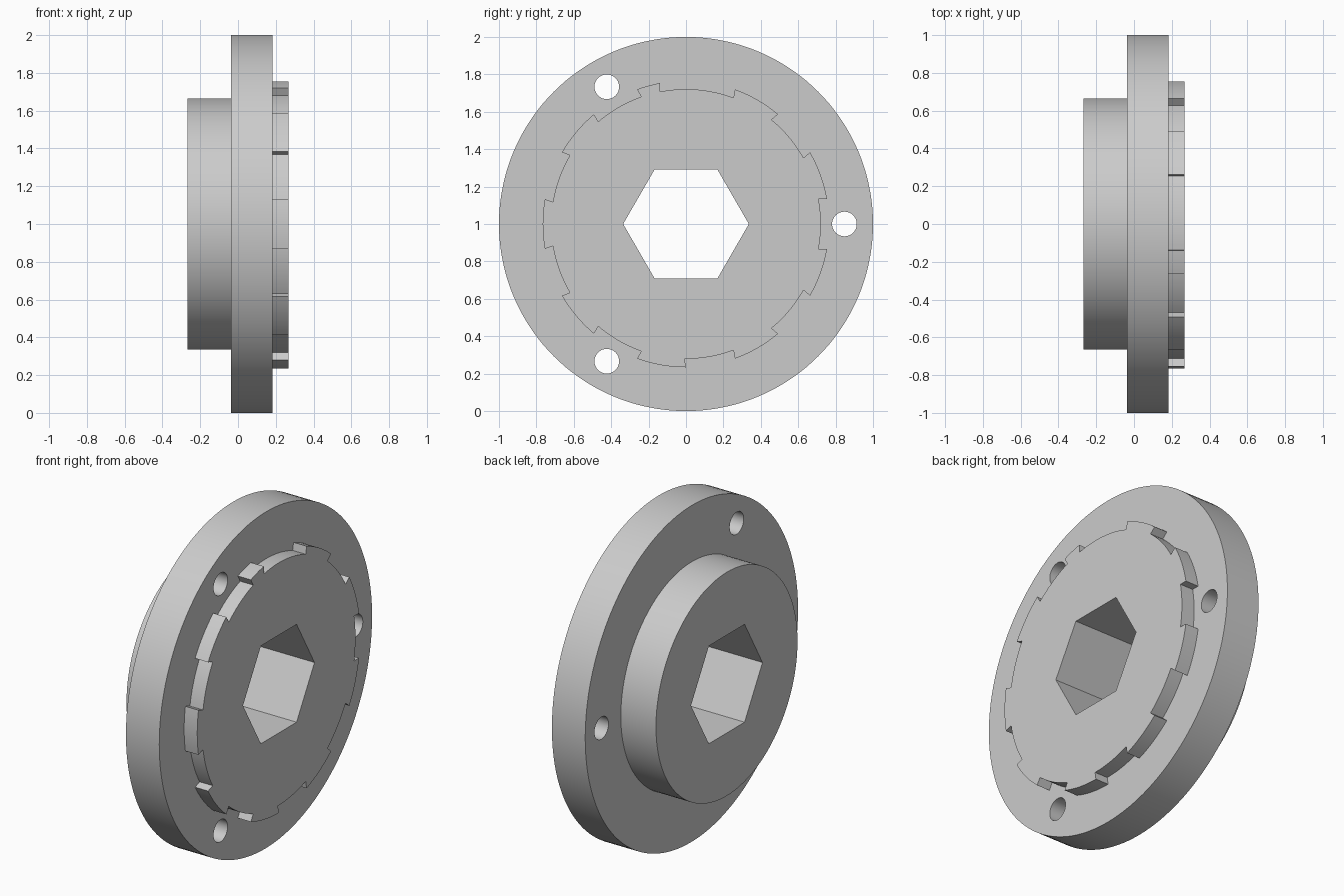
import bpy, bmesh
from math import cos, sin, radians
from mathutils import Matrix

default = bpy.data.objects.get("Cube")
if default:
    bpy.data.objects.remove(default, do_unlink=True)

grey = bpy.data.materials.new("plain grey")
grey.use_nodes = True
grey.diffuse_color = (0.6, 0.6, 0.6, 1)
grey.node_tree.nodes["Principled BSDF"].inputs["Base Color"].default_value = (0.6, 0.6, 0.6, 1)

# Local profile plane becomes the YZ plane, thickness runs along X
TO_AXLE = Matrix(((0, 0, 1), (1, 0, 0), (0, 1, 0)))


def polar(radius, degrees):
    return radius * cos(radians(degrees)), radius * sin(radians(degrees))


def circle(radius, sides, centre=(0, 0)):
    points = [polar(radius, 360 * i / sides) for i in range(sides)]
    return [(x + centre[0], y + centre[1]) for x, y in points]


def arc(radius, start, end, steps=8):
    return [polar(radius, start + (end - start) * i / steps) for i in range(steps + 1)]


def plate(name, loops, x0, x1):
    """Extrude an outline with holes between two positions on the axle."""
    curve = bpy.data.curves.new(name + "_profile", "CURVE")
    curve.dimensions = "2D"
    curve.fill_mode = "BOTH"
    curve.extrude = (x1 - x0) / 2
    for loop in loops:
        spline = curve.splines.new("POLY")
        spline.points.add(len(loop) - 1)
        for point, (u, v) in zip(spline.points, loop):
            point.co = (u, v, 0, 1)
        spline.use_cyclic_u = True
    helper = bpy.data.objects.new(name + "_helper", curve)
    bpy.context.collection.objects.link(helper)
    graph = bpy.context.evaluated_depsgraph_get()
    mesh = bpy.data.meshes.new_from_object(helper.evaluated_get(graph))
    bpy.data.objects.remove(helper, do_unlink=True)

    bm = bmesh.new()
    bm.from_mesh(mesh)
    bmesh.ops.remove_doubles(bm, verts=bm.verts, dist=0.0001)
    for v in bm.verts:
        v.co = TO_AXLE @ v.co
        v.co.x += (x0 + x1) / 2
        v.co.z += 1
    bmesh.ops.recalc_face_normals(bm, faces=bm.faces)
    bm.to_mesh(mesh)
    bm.free()
    mesh.materials.clear()
    mesh.materials.append(grey)

    obj = bpy.data.objects.new(name, mesh)
    bpy.context.collection.objects.link(obj)
    bpy.ops.object.select_all(action="DESELECT")
    obj.select_set(True)
    bpy.context.view_layer.objects.active = obj
    bpy.ops.object.shade_smooth_by_angle(angle=radians(20))
    return obj


hex_bore = circle(0.336, 6)

# Rear hub
plate("hub", [circle(0.665, 128), hex_bore], -0.268, -0.037)

# Wide flange with three bolt holes
bolt_holes = [circle(0.066, 32, polar(0.847, a)) for a in (0, 120, 240)]
plate("flange", [circle(1, 144), hex_bore] + bolt_holes, -0.037, 0.182)

# Front ring: nine flared teeth, the one at the top is cut short
ROOT, TIP, FLARE = 0.721, 0.766, 0.6
outline = []
for start in range(10, 370, 40):
    first = 100.5 if start == 90 else start
    last = start + 20
    outline += arc(TIP, first, last)
    outline += arc(ROOT, last - FLARE, 130 + FLARE if start == 90 else
                   (100.5 + FLARE if start == 50 else start + 40 + FLARE), 12)
plate("toothed_ring", [outline, hex_bore], 0.182, 0.268)
